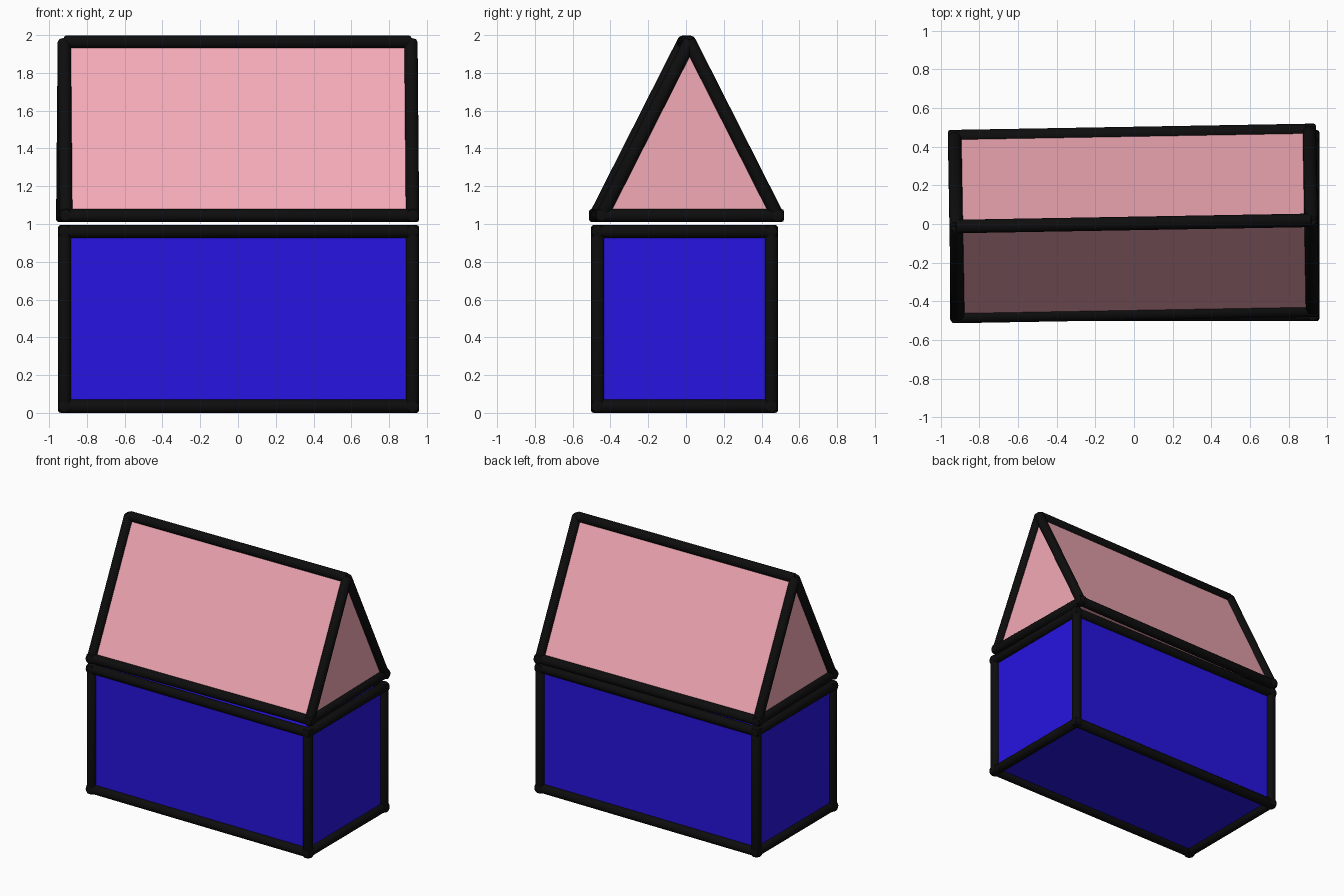
import bpy, bmesh
from math import radians
from mathutils import Vector, Matrix

if "Cube" in bpy.data.objects:
    bpy.data.objects.remove(bpy.data.objects["Cube"])

R = 0.035  # bar radius


def material(name, rgb):
    m = bpy.data.materials.new(name)
    m.diffuse_color = (*rgb, 1)
    m.use_nodes = True
    m.node_tree.nodes["Principled BSDF"].inputs["Base Color"].default_value = m.diffuse_color
    return m


def make_object(name, bm, mat, loc, turn):
    bmesh.ops.recalc_face_normals(bm, faces=bm.faces)
    me = bpy.data.meshes.new(name)
    bm.to_mesh(me)
    bm.free()
    me.materials.append(mat)
    ob = bpy.data.objects.new(name, me)
    bpy.context.collection.objects.link(ob)
    ob.location = loc
    ob.rotation_euler.z = turn
    return ob


def add_bar(bm, a, b, extend):
    """Round bar with chamfered ends running from a to b."""
    d = b - a
    length = d.length + 2 * extend
    tmp = bmesh.new()
    bmesh.ops.create_cone(tmp, cap_ends=True, segments=20, radius1=R, radius2=R, depth=length)
    rims = [e for e in tmp.edges if abs(e.verts[0].co.z - e.verts[1].co.z) < 1e-5]
    bmesh.ops.bevel(tmp, geom=rims, offset=0.014, segments=2, profile=0.5, affect='EDGES')
    rot = d.to_track_quat('Z', 'Y').to_matrix().to_4x4()
    tmp.transform(Matrix.Translation((a + b) / 2) @ rot)
    me = bpy.data.meshes.new("bar_tmp")
    tmp.to_mesh(me)
    tmp.free()
    bm.from_mesh(me)
    bpy.data.meshes.remove(me)


def framed_prism(name, profile, half, color, loc, turn=0, extend=None):
    """Extruded (y, z) profile as solid panels, with a bar on every edge."""
    n = len(profile)
    bm = bmesh.new()
    ends = [[bm.verts.new((x, y, z)) for y, z in profile] for x in (-half, half)]
    for ring in ends:
        bm.faces.new(ring)
    for i in range(n):
        j = (i + 1) % n
        bm.faces.new((ends[0][i], ends[0][j], ends[1][j], ends[1][i]))
    edges = [(e.verts[0].co.copy(), e.verts[1].co.copy()) for e in bm.edges]
    make_object(name + "_panels", bm, color, loc, turn)

    frame = bmesh.new()
    for a, b in edges:
        add_bar(frame, a, b, extend(a, b))
    ob = make_object(name + "_frame", frame, black, loc, turn)
    bpy.ops.object.select_all(action='DESELECT')
    ob.select_set(True)
    bpy.context.view_layer.objects.active = ob
    bpy.ops.object.shade_smooth_by_angle(angle=radians(35))


black = material("black", (0.004, 0.004, 0.004))
blue = material("blue", (0.02, 0.007, 0.75))
pink = material("pink", (0.9, 0.4, 0.47))

# Blue box body
framed_prism("body", [(-0.46, 0.035), (0.46, 0.035), (0.46, 0.96), (-0.46, 0.96)],
             0.921, blue, (0.003, -0.008, 0), 0, lambda a, b: R)


# Gable roof, turned slightly on the body
def roof_extend(a, b):
    if min(a.z, b.z) > 1.5:
        return 0.003             # ridge
    return 0.012 if abs(a.z - b.z) > 0.1 else R  # slopes / base


framed_prism("roof", [(-0.465, 1.045), (0.465, 1.045), (0, 1.963)],
             0.918, pink, (-0.002, 0.003, 0), radians(1), roof_extend)
